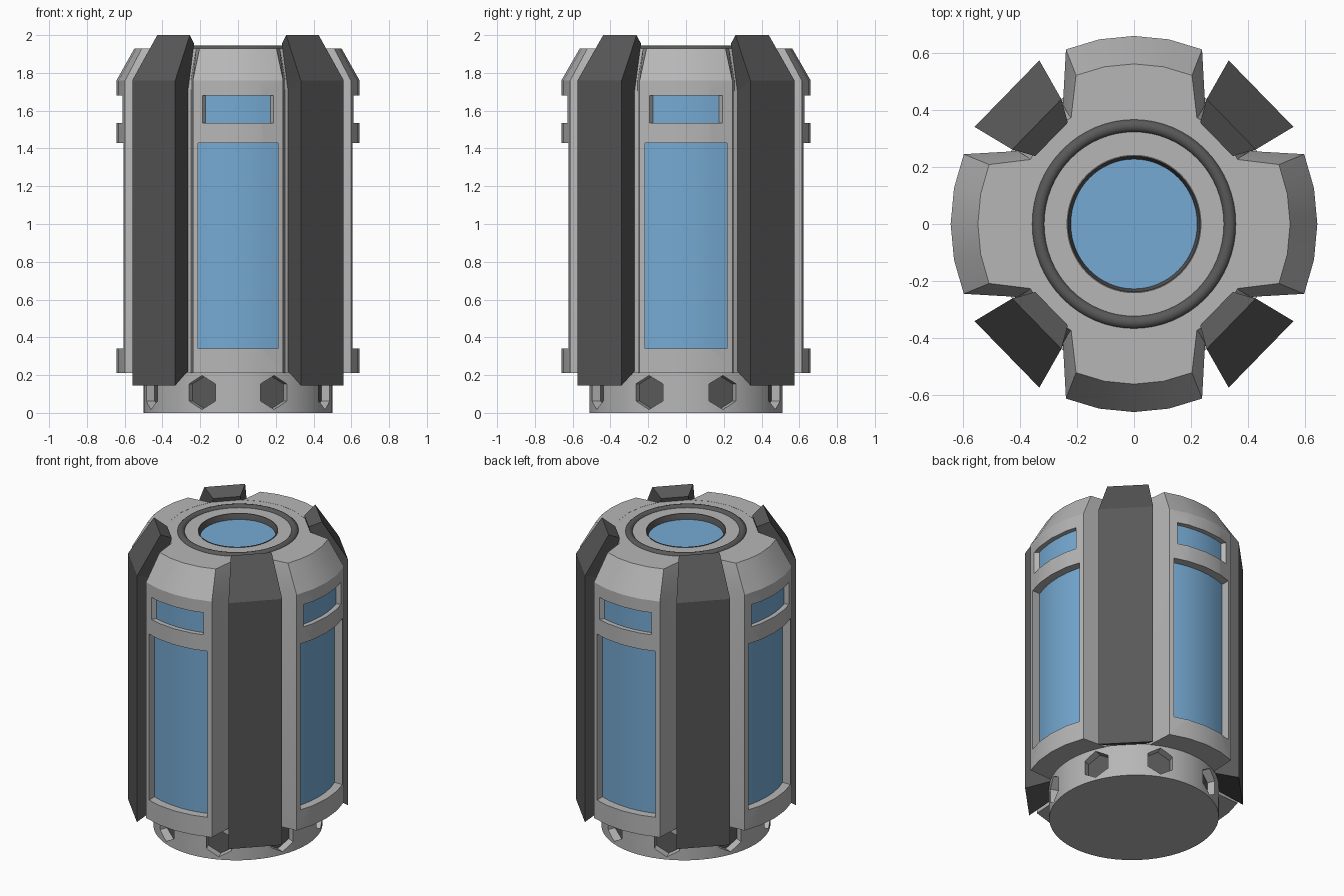
import bpy, bmesh, math
from mathutils import Matrix, Vector

if "Cube" in bpy.data.objects:
    bpy.data.objects.remove(bpy.data.objects["Cube"])

SQUASH = Matrix.Diagonal((0.975, 1, 1, 1))   # body is slightly narrower in x


def material(name, c):
    m = bpy.data.materials.new(name)
    m.diffuse_color = (*c, 1)
    m.use_nodes = True
    m.node_tree.nodes["Principled BSDF"].inputs["Base Color"].default_value = m.diffuse_color
    return m


GREY = material("light_grey", (0.47, 0.47, 0.47))
DARK = material("dark_grey", (0.1, 0.1, 0.1))
BLUE = material("blue_glass", (0.18, 0.4, 0.65))


def finish(bm, name, mat, turn=0.0):
    bmesh.ops.remove_doubles(bm, verts=bm.verts, dist=1e-5)
    bmesh.ops.recalc_face_normals(bm, faces=bm.faces)
    bm.transform(SQUASH @ Matrix.Rotation(turn, 4, 'Z'))
    me = bpy.data.meshes.new(name)
    bm.to_mesh(me)
    bm.free()
    ob = bpy.data.objects.new(name, me)
    bpy.context.collection.objects.link(ob)
    me.materials.append(mat)
    return ob


def smooth(ob):
    bpy.ops.object.select_all(action='DESELECT')
    bpy.context.view_layer.objects.active = ob
    ob.select_set(True)
    bpy.ops.object.shade_smooth_by_angle(angle=math.radians(25))


def cut(ob, cutter):
    mod = ob.modifiers.new("cut", 'BOOLEAN')
    mod.operation = 'DIFFERENCE'
    mod.solver = 'EXACT'
    mod.object = cutter
    bpy.context.view_layer.objects.active = ob
    bpy.ops.object.modifier_apply(modifier=mod.name)
    bpy.data.objects.remove(cutter)


def arc_sweep(name, rows, caps, n, mat, turn):
    """Closed section of (radius, z, half angle) swept across an arc facing -y."""
    bm = bmesh.new()
    cols = []
    for i in range(n + 1):
        t = 2 * i / n - 1
        cols.append([bm.verts.new((r * math.sin(a * t), -r * math.cos(a * t), z))
                     for r, z, a in rows])
    k = len(rows)
    for c, d in zip(cols, cols[1:]):
        for j in range(k):
            bm.faces.new((c[j], c[(j + 1) % k], d[(j + 1) % k], d[j]))
    for c in (cols[0], cols[-1]):
        for f in caps:
            bm.faces.new([c[j] for j in f])
    return finish(bm, name, mat, turn)


def window_block(name, r0, r1, x0, x1, z0, z1, mat, turn):
    """Curved block, half width x0 at radius r0 and x1 at r1."""
    a, b = math.asin(x0 / r0), math.asin(x1 / r1)
    return arc_sweep(name, [(r0, z0, a), (r1, z0, b), (r1, z1, b), (r0, z1, a)],
                     [(0, 1, 2, 3)], 6, mat, turn)


def lathe(name, pts, mat, n=64):
    bm = bmesh.new()
    vs = [bm.verts.new((r, 0, z)) for r, z in pts]
    es = [bm.edges.new(p) for p in zip(vs, vs[1:])]
    bmesh.ops.spin(bm, geom=vs + es, cent=(0, 0, 0), axis=(0, 0, 1),
                   angle=2 * math.pi, steps=n, use_merge=True)
    return finish(bm, name, mat)


def hexes(name, r0, r1, rad, mat):
    """Eight radial hexagonal prisms around the foot."""
    bm = bmesh.new()
    for i in range(8):
        m = (Matrix.Rotation(math.radians(22.5 + 45 * i), 4, 'Z')
             @ Matrix.Translation((0, -(r0 + r1) / 2, 0.108))
             @ Matrix.Rotation(math.pi / 2, 4, 'X'))
        g = bmesh.ops.create_cone(bm, cap_ends=True, segments=6, radius1=rad,
                                  radius2=rad, depth=r1 - r0, matrix=Matrix())
        # make one hexagon corner point straight up
        up = max(g['verts'], key=lambda v: v.co.y).co
        spin = math.pi / 2 - math.atan2(up.y, up.x)
        bmesh.ops.transform(bm, verts=g['verts'],
                            matrix=m @ Matrix.Rotation(spin, 4, 'Z'))
    return finish(bm, name, mat)


# Core with foot and recessed top
core = lathe("core", [(0, 0), (0.512, 0), (0.512, 0.215), (0.5, 0.215), (0.5, 1.7),
                      (0.437, 1.929), (0.242, 1.929), (0.242, 1.88), (0, 1.88)], GREY)
cut(core, hexes("hex_cutter", 0.45, 0.6, 0.09, GREY))
smooth(core)
hexes("foot_hex_inset", 0.42, 0.457, 0.092, DARK)

# Top lens, its rim and the raised ring
smooth(lathe("lens_rim", [(0.243, 1.88), (0.243, 1.932), (0.238, 1.932), (0.226, 1.89),
                          (0.226, 1.88), (0.243, 1.88)], DARK))
lathe("top_lens", [(0, 1.875), (0.23, 1.875), (0.23, 1.896), (0, 1.896)], BLUE)
ring = [(0.345 + 0.024 * math.cos(2 * math.pi * i / 12),
         1.92 + 0.024 * math.sin(2 * math.pi * i / 12)) for i in range(12)]
rim = lathe("top_ring", ring + ring[:1], DARK)
for p in rim.data.polygons:
    p.use_smooth = True

A, B = math.radians(21.8), math.radians(31.5)
for k in range(4):
    turn = k * math.pi / 2
    # Armour panel with two window openings
    panel = arc_sweep(f"panel_{k}", [(0.66, 0.212, A), (0.66, 1.76, A), (0.562, 1.93, A),
                                     (0.434, 1.93, B), (0.49, 1.76, B), (0.49, 0.212, B)],
                      [(0, 1, 4, 5), (1, 2, 3, 4)], 4, GREY, turn)
    cut(panel, window_block("cut_l", 0.57, 0.75, 0.217, 0.217, 0.34, 1.43, GREY, turn))
    cut(panel, window_block("cut_s", 0.61, 0.69, 0.164, 0.215, 1.535, 1.68, GREY, turn))
    smooth(panel)
    # Glass
    smooth(window_block(f"large_window_{k}", 0.55, 0.605, 0.22, 0.22, 0.335, 1.435, BLUE, turn))
    smooth(window_block(f"small_window_{k}", 0.59, 0.628, 0.18, 0.18, 1.53, 1.685, BLUE, turn))

    # Corner strut: outer then inner points as (radius, z, half width)
    rows = [(0.647, 0.145, 0.165), (0.647, 1.76, 0.165), (0.495, 2.0, 0.125),
            (0.42, 1.955, 0.083), (0.48, 1.7, 0.1), (0.48, 0.225, 0.1)]
    bm = bmesh.new()
    l, r = [[bm.verts.new((s * w, -rad, z)) for rad, z, w in rows] for s in (-1, 1)]
    for j in range(6):
        i = (j + 1) % 6
        bm.faces.new((l[j], l[i], r[i], r[j]))
    for s in (l, r):
        bm.faces.new((s[0], s[1], s[4], s[5]))
        bm.faces.new((s[1], s[2], s[3], s[4]))
    finish(bm, f"strut_{k}", DARK, turn + math.pi / 4)
